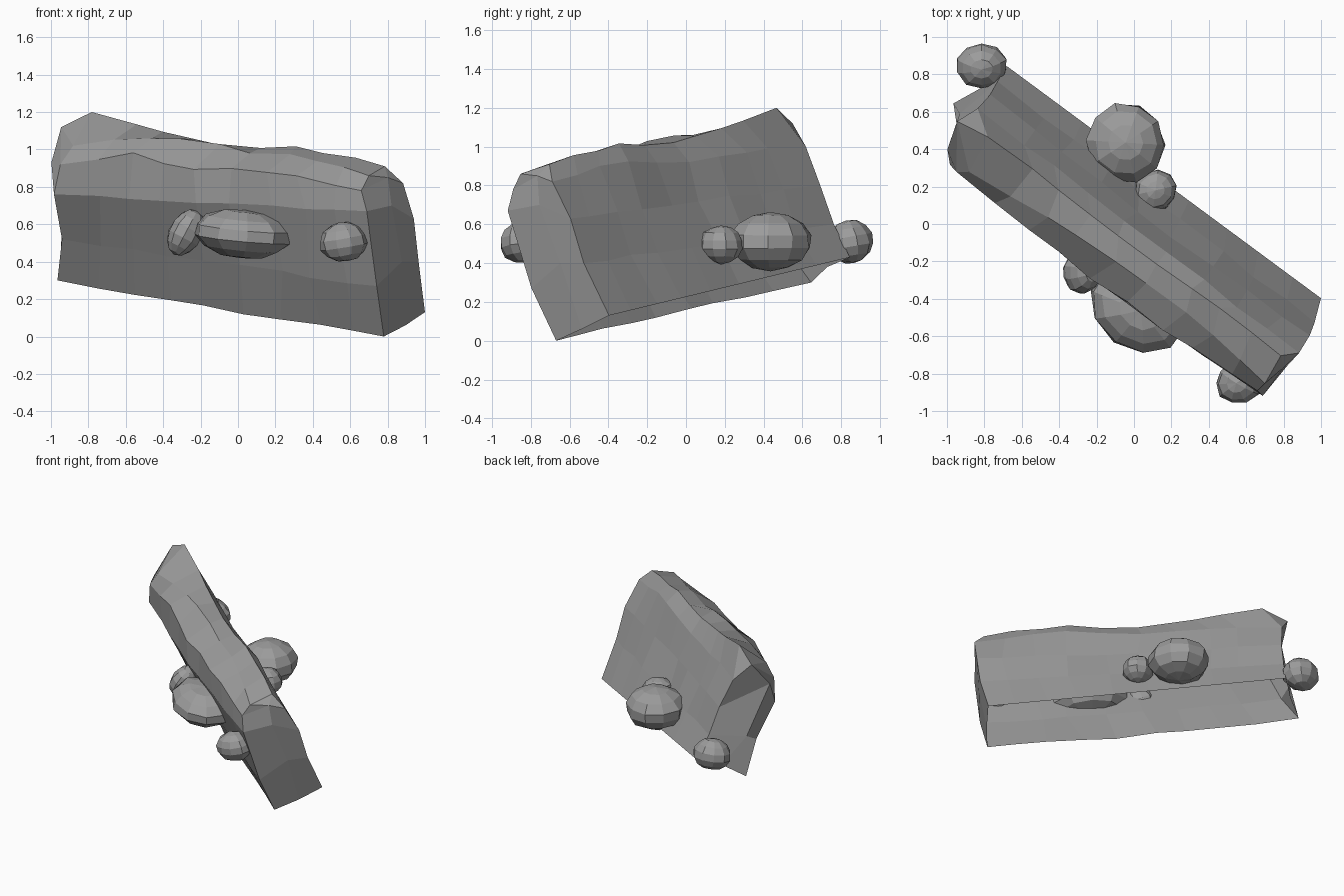
import bpy
import bmesh
import random
from math import radians, sin, pi
from mathutils import Vector, Euler

random.seed(4)
cube = bpy.data.objects.get("Cube")
if cube:
    bpy.data.objects.remove(cube, do_unlink=True)

stone = bpy.data.materials.new("grey_stone")
stone.use_nodes = True
grey = (0.33, 0.33, 0.33, 1)
stone.diffuse_color = grey
stone.node_tree.nodes["Principled BSDF"].inputs["Base Color"].default_value = grey


def finish(name, bm):
    bmesh.ops.recalc_face_normals(bm, faces=bm.faces[:])
    mesh = bpy.data.meshes.new(name)
    bm.to_mesh(mesh)
    bm.free()
    mesh.materials.append(stone)
    obj = bpy.data.objects.new(name, mesh)
    bpy.context.collection.objects.link(obj)
    return obj


# Directions along the slab and across it, towards the back
ALONG = Vector((0.804, -0.594, 0))
ACROSS = Vector((0.594, 0.804, 0))
UP = Vector((0, 0, 1))


def place(p):
    return ALONG * p[0] + ACROSS * p[1] + UP * p[2]


# End profiles: along, across, height; from the front foot over the top to the back foot
LEFT_END = [(-1.16, -.055, .3), (-1.045, -.17, .52), (-.98, -.33, .76),
            (-.93, -.34, .92), (-.875, -.3, 1.02), (-.906, -.09, 1.2),
            (-1.04, 0, 1), (-1.03, .1, .8), (-1.04, .18, .6), (-1.05, .275, .43)]
RIGHT_END = [(1.025, -.075, 0), (1.07, -.2, .27), (1.1, -.33, .67),
             (1.06, -.325, .78), (1.07, -.27, .86), (1.05, -.1, .91),
             (1.12, -.03, .82), (1.11, .08, .63), (1.09, .15, .4), (1.04, .275, .13)]
# Middle columns of the two domed ends, from the foot up
LEFT_MIDDLE = [(-1.09, .1, .38), (-1.1, -.08, .58), (-1.04, -.272, .93), (-1.087, -.12, 1.12)]
RIGHT_MIDDLE = [(1.04, .1, .06), (1.09, 0, .4), (1.11, -.12, .7), (1.1, -.14, .85)]
# Stations along the slab, and the rise there of the front lip, shoulder, crest and back lip
STATIONS = [(0, (0, 0, 0, 0)), (.14, (.05, .06, -.03, .02)), (.24, (.09, .08, -.03, .02)),
            (.35, (.06, .09, -.04, .02)), (.46, (.04, .09, -.05, .01)),
            (.58, (.06, .06, -.03, .03)), (.7, (.06, .06, .015, .05)),
            (.8, (.05, .05, .02, .04)), (.91, (.02, .03, .015, .02)), (1, (0, 0, 0, 0))]

# Weathered leaning slab, open underneath
bm = bmesh.new()
rings = []
for t, rises in STATIONS:
    ring = []
    swell = sin(pi * t)
    for i, (a, b) in enumerate(zip(LEFT_END, RIGHT_END)):
        p = Vector(a).lerp(Vector(b), t)
        if 3 <= i <= 6:
            p.z += rises[i - 3]
        if i < 4:
            p.y -= .035 * swell
        elif i == 4:
            p.y += .07 * swell
        elif i == 7:
            p.y -= .025 * swell
        if 0 < t < 1 and i < 9:
            p.x += random.uniform(-.025, .025)
            p.y += random.uniform(-.01, .01)
            p.z += random.uniform(-.008, .008)
        ring.append(bm.verts.new(place(p)))
    rings.append(ring)
for r, s in zip(rings, rings[1:]):
    for i in range(len(r) - 1):
        bm.faces.new((r[i], r[i + 1], s[i + 1], s[i]))
for ring, column in ((rings[0], LEFT_MIDDLE), (rings[-1], RIGHT_MIDDLE)):
    mid = [bm.verts.new(place(p)) for p in column]
    for k in range(3):
        bm.faces.new((ring[k], ring[k + 1], mid[k + 1], mid[k]))
        bm.faces.new((mid[k], mid[k + 1], ring[8 - k], ring[9 - k]))
    for k in range(3, 6):
        bm.faces.new((ring[k], ring[k + 1], mid[3]))
finish("leaning_slab", bm)


def boulder(name, centre, size, turn=(0, 0, 0)):
    bm = bmesh.new()
    bmesh.ops.create_uvsphere(bm, u_segments=10, v_segments=7, radius=1)
    spin = Euler([radians(a) for a in turn]).to_matrix()
    for v in bm.verts:
        p = v.co * random.uniform(.97, 1.05)
        v.co = spin @ Vector([c * s for c, s in zip(p, size)]) + Vector(centre)
    finish(name, bm)


# Boulders lodged against the slab
boulder("front_large_boulder", (.025, -.455, .55), (.275, .22, .13), (0, 6, -36))
boulder("front_small_boulder", (-.28, -.26, .555), (.09, .11, .13), (0, 28, 0))
boulder("front_left_boulder", (.565, -.845, .505), (.13, .115, .105), (0, -10, 20))
boulder("back_large_boulder", (-.045, .435, .51), (.21, .215, .147), (0, 0, 15))
boulder("back_small_boulder", (.115, .18, .495), (.115, .11, .097), (0, 0, 30))
boulder("back_right_boulder", (-.815, .845, .51), (.138, .118, .112), (10, 0, 0))
